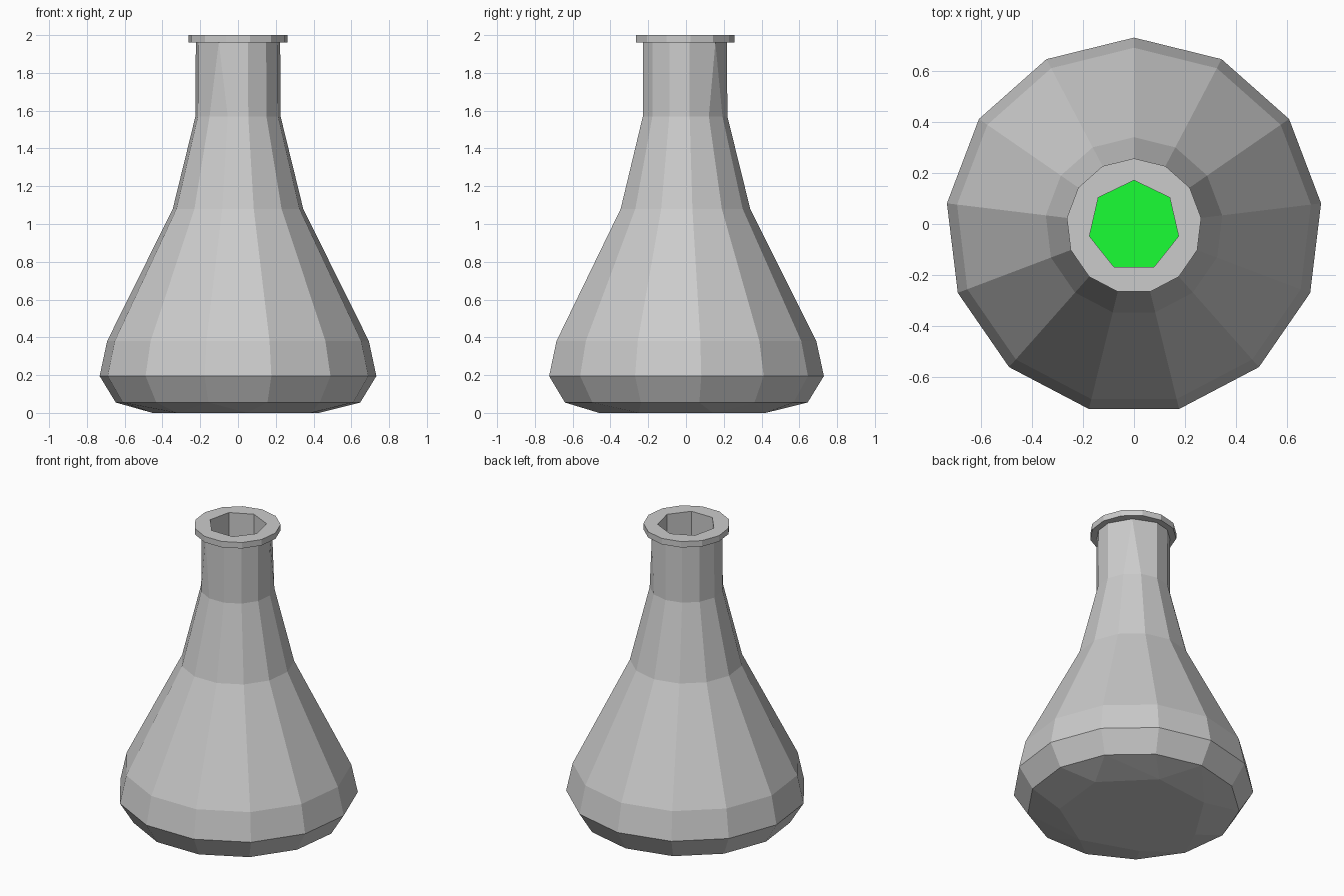
import bpy, bmesh
from math import sin, cos, tau, radians

if "Cube" in bpy.data.objects:
    bpy.data.objects.remove(bpy.data.objects["Cube"])

CY = -0.008  # faceted rings sit slightly behind so the bounds are centred


def ring(bm, n, r, z, rot=0.0):
    """Ring of n vertices with angles, measured clockwise from +y."""
    out = []
    for i in range(n):
        a = rot + tau * i / n
        out.append((a, bm.verts.new((r * sin(a), CY + r * cos(a), z))))
    return out


def stitch(bm, a, b):
    """Skin two rings; the counts may differ."""
    na, nb = len(a), len(b)
    if na == nb:
        for i in range(na):
            j = (i + 1) % na
            bm.faces.new((a[i][1], a[j][1], b[j][1], b[i][1]))
        return
    ang = lambda q, k: q[k % len(q)][0] + tau * (k // len(q))
    i = j = 0
    while i < na or j < nb:
        p, q = a[i % na][1], b[j % nb][1]
        mid_a = (ang(a, i) + ang(a, i + 1)) / 2
        mid_b = (ang(b, j) + ang(b, j + 1)) / 2
        if j >= nb or (i < na and mid_a <= mid_b):
            i += 1
            bm.faces.new((p, a[i % na][1], q))
        else:
            j += 1
            bm.faces.new((p, b[j % nb][1], q))


def skin(bm, rings):
    for a, b in zip(rings, rings[1:]):
        stitch(bm, a, b)


def cap(bm, r):
    bm.faces.new([v for _, v in r])


def finish(bm, name):
    bmesh.ops.recalc_face_normals(bm, faces=bm.faces[:])
    me = bpy.data.meshes.new(name)
    bm.to_mesh(me)
    bm.free()
    ob = bpy.data.objects.new(name, me)
    bpy.context.collection.objects.link(ob)
    return ob


# Flask: outer body, neck, lip and hollow inside
bm = bmesh.new()
base = ring(bm, 7, 0.455, 0.0, radians(19.3))
outer = [ring(bm, 13, r, z) for r, z in (
    (0.652, 0.055), (0.738, 0.195), (0.698, 0.38), (0.348, 1.08),
    (0.227, 1.57), (0.225, 1.96), (0.265, 1.96), (0.265, 2.0))]
inner = [ring(bm, 7, r, z) for r, z in (
    (0.179, 2.0), (0.18, 1.57), (0.30, 1.08), (0.64, 0.38),
    (0.67, 0.2), (0.58, 0.06))]
cap(bm, base)
skin(bm, [base] + outer + inner)
cap(bm, inner[-1])
# two facets of the neck taper to a point under the lip
neck_top = outer[5]
for i, j in ((1, 2), (7, 8)):
    p, q = neck_top[i][1], neck_top[j][1]
    bmesh.ops.pointmerge(bm, verts=[p, q], merge_co=(p.co + q.co) / 2)
finish(bm, "flask")

# Liquid filling the lower part
bm = bmesh.new()
liquid = [ring(bm, 7, r, z) for r, z in (
    (0.57, 0.07), (0.66, 0.2), (0.63, 0.38), (0.38, 0.9))]
skin(bm, liquid)
cap(bm, liquid[0])
cap(bm, liquid[-1])
ob = finish(bm, "liquid")
mat = bpy.data.materials.new("green_liquid")
mat.diffuse_color = (0.01, 1.0, 0.035, 1.0)
mat.use_nodes = True
mat.node_tree.nodes["Principled BSDF"].inputs["Base Color"].default_value = mat.diffuse_color
ob.data.materials.append(mat)
